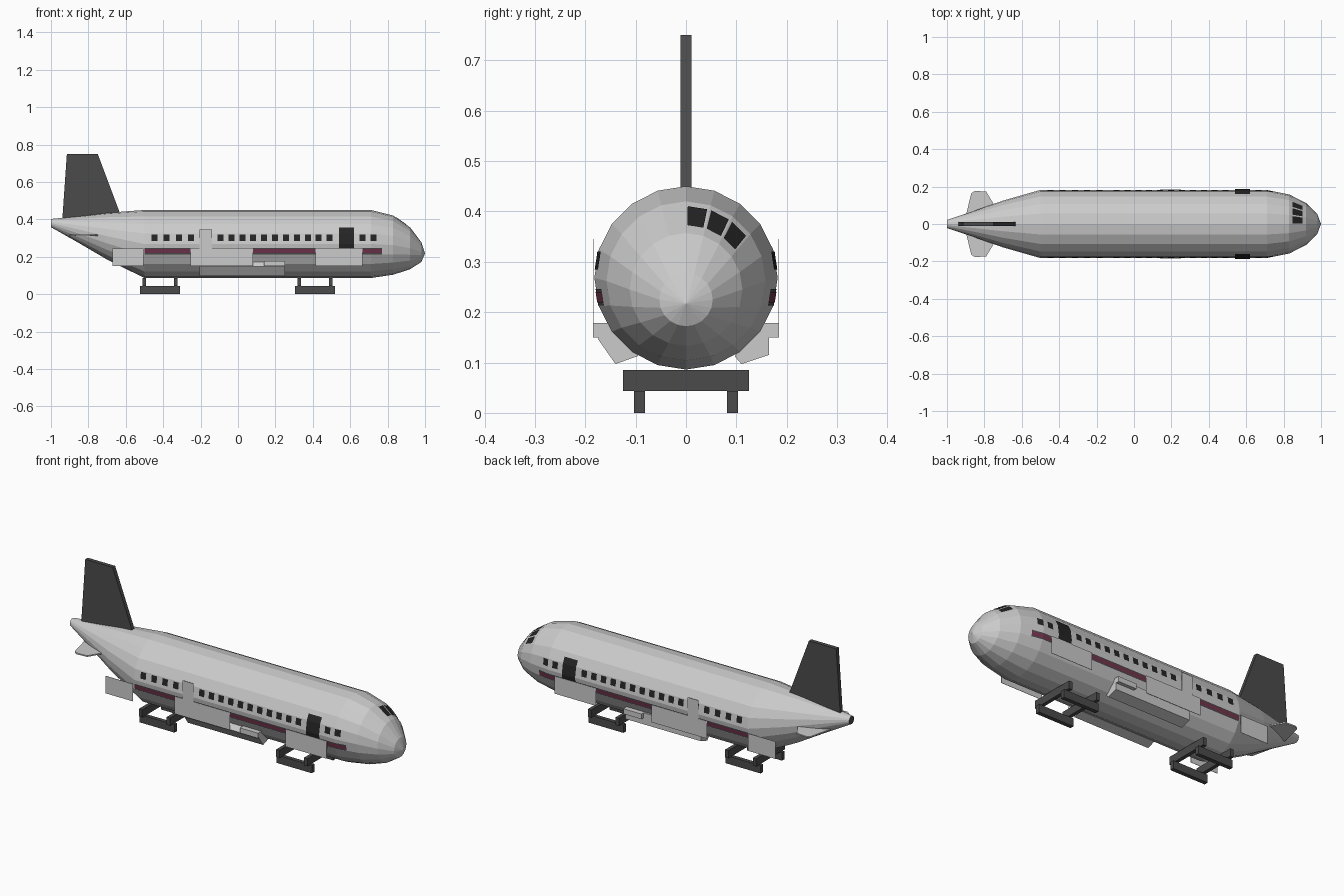
import bpy, bmesh
from math import sin, cos, radians
from mathutils import Vector

cube = bpy.data.objects.get("Cube")
if cube:
    bpy.data.objects.remove(cube, do_unlink=True)


def material(name, r, g, b):
    m = bpy.data.materials.new(name)
    m.use_nodes = True
    m.diffuse_color = (r, g, b, 1)
    bsdf = next(n for n in m.node_tree.nodes if n.type == 'BSDF_PRINCIPLED')
    bsdf.inputs["Base Color"].default_value = (r, g, b, 1)
    return m


GREY = material("light grey", .6, .6, .6)
DARK = material("dark grey", .07, .07, .07)
BLACK = material("black glass", .018, .018, .018)
MAROON = material("maroon", .17, .035, .075)


def finish(name, bm, *mats, normals=True):
    if normals:
        bmesh.ops.recalc_face_normals(bm, faces=bm.faces[:])
    mesh = bpy.data.meshes.new(name)
    bm.to_mesh(mesh)
    bm.free()
    for m in mats:
        mesh.materials.append(m)
    ob = bpy.data.objects.new(name, mesh)
    bpy.context.collection.objects.link(ob)
    return ob


def prism(name, points, offset, mat):
    """Extrude a closed outline along an offset vector."""
    bm = bmesh.new()
    face = bm.faces.new([bm.verts.new(p) for p in points])
    ext = bmesh.ops.extrude_face_region(bm, geom=[face])
    verts = [v for v in ext["geom"] if isinstance(v, bmesh.types.BMVert)]
    bmesh.ops.translate(bm, vec=offset, verts=verts)
    return finish(name, bm, mat)


def box(name, x0, x1, y0, y1, z0, z1, mat):
    outline = [(x0, y0, z0), (x1, y0, z0), (x1, y1, z0), (x0, y1, z0)]
    return prism(name, outline, (0, 0, z1 - z0), mat)


# Fuselage: rings given as x, centre height, radius
SIDES = 20
RINGS = [(-1, .38, .022), (-.85, .345, .072), (-.7, .31, .125), (-.5, .268, .182),
         (.71, .268, .182), (.83, .262, .158), (.92, .245, .112), (.98, .225, .053)]


def hull_point(ring, k):
    x, zc, r = ring
    a = radians(360 / SIDES * k)
    return Vector((x, r * sin(a), zc + r * cos(a)))


bm = bmesh.new()
loops = [[bm.verts.new(hull_point(r, k)) for k in range(SIDES)] for r in RINGS]
for a, b in zip(loops, loops[1:]):
    for k in range(SIDES):
        j = (k + 1) % SIDES
        bm.faces.new((a[k], a[j], b[j], b[k]))
nose = bm.verts.new((1, 0, .217))
for k in range(SIDES):
    bm.faces.new((loops[-1][k], loops[-1][(k + 1) % SIDES], nose))
tail_cap = bm.faces.new(loops[0])
tail_cap.material_index = 1
finish("fuselage", bm, GREY, DARK)


# Painted panels that hug the facets of the straight hull section
def ring_at(x):
    for a, b in zip(RINGS, RINGS[1:]):
        if a[0] <= x <= b[0]:
            t = (x - a[0]) / (b[0] - a[0])
            return [p + (q - p) * t for p, q in zip(a, b)]


def hull_y(x, z):
    ring = ring_at(x)
    pts = [hull_point(ring, k) for k in range(SIDES // 2 + 1)]
    for p, q in zip(pts, pts[1:]):
        if q.z <= z <= p.z:
            return p.y + (q.y - p.y) * (z - p.z) / (q.z - p.z)


def side_panels(name, spans, z0, z1, mat, lift=.002):
    creases = [hull_point(RINGS[4], k).z for k in range(SIDES // 2 + 1)]
    heights = sorted([z0, z1] + [z for z in creases if z0 < z < z1])
    bm = bmesh.new()
    for s in (-1, 1):
        for x0, x1 in spans:
            rows = [[bm.verts.new((x, s * (hull_y(x, z) + lift), z)) for x in (x0, x1)]
                    for z in heights]
            for a, b in zip(rows, rows[1:]):
                quad = (a[0], a[1], b[1], b[0])
                bm.faces.new(quad if s < 0 else quad[::-1])
    finish(name, bm, mat, normals=False)


centres = [-.447 + .0655 * i for i in range(5)]
centres += [-.094 + .0584 * i for i in range(11)] + [.666, .725]
side_panels("cabin_windows", [(c - .016, c + .016) for c in centres], .285, .32, BLACK)
side_panels("doors", [(.54, .62)], .19, .355, BLACK, .004)
stripe = [(-.5, .71), (.71, .77)]
side_panels("stripe_border", stripe, .213, .246, DARK, .001)
side_panels("stripe", stripe, .219, .24, MAROON, .002)

# Cockpit windows, one per facet on the left of the nose
bm = bmesh.new()
for k in range(3):
    a, b = hull_point(RINGS[5], k), hull_point(RINGS[5], k + 1)
    c, d = hull_point(RINGS[6], k), hull_point(RINGS[6], k + 1)
    out = (b - a).cross(c - a).normalized()
    if out.x < 0:
        out = -out
    quad = []
    for u, v in ((.07, .17), (.9, .17), (.9, .77), (.07, .77)):
        p = a.lerp(b, u).lerp(c.lerp(d, u), v)
        quad.append(bm.verts.new(p + out * .002))
    face = bm.faces.new(quad)
    face.normal_update()
    if face.normal.dot(out) < 0:
        face.normal_flip()
finish("cockpit_windows", bm, BLACK, normals=False)

# Tail fin
fin = [(-.94, .39), (-.63, .43), (-.75, .75), (-.915, .75)]
prism("tail_fin", [(x, -.011, z) for x, z in fin], (0, .022, 0), DARK)

# Tailplanes, side plates and wing root fairings on both sides
tailplane = [(-.9, .04), (-.87, .165), (-.85, .177), (-.79, .173), (-.74, .09), (-.72, .04)]
for s, side in ((-1, "right"), (1, "left")):
    prism("tailplane_" + side, [(x, s * y, .312) for x, y in tailplane], (0, 0, .007), GREY)

    def plate(name, x0, x1, z0, z1):
        box(name + "_" + side, x0, x1, s * .1835, s * .185, z0, z1, GREY)

    plate("rear_plate", -.67, -.505, .15, .245)
    plate("middle_plate", -.255, .08, .15, .245)
    plate("front_plate", .415, .665, .15, .245)
    plate("upright_plate", -.205, -.14, .245, .345)
    box("root_block_" + side, .14, .25, s * .14, s * .184, .15, .178, GREY)

right_fairing = [(-.13, .18), (-.155, .172), (-.175, .147), (-.14, .097), (-.095, .113)]
left_fairing = [(.13, .18), (.165, .178), (.165, .115), (.11, .097), (.097, .112)]
for name, outline in (("right_fairing", right_fairing), ("left_fairing", left_fairing)):
    prism(name, [(-.205, y, z) for y, z in outline], (.455, 0, 0), GREY)

# Support trestles: two crossbeams resting on two rails
for name, x in (("rear", -.417), ("front", .412)):
    for s in (-1, 1):
        box(name + "_rail", x - .106, x + .106, s * .081, s * .103, 0, .043, DARK)
        xc = x + s * .084
        box(name + "_crossbeam", xc - .01, xc + .01, -.125, .125, .043, .085, DARK)
